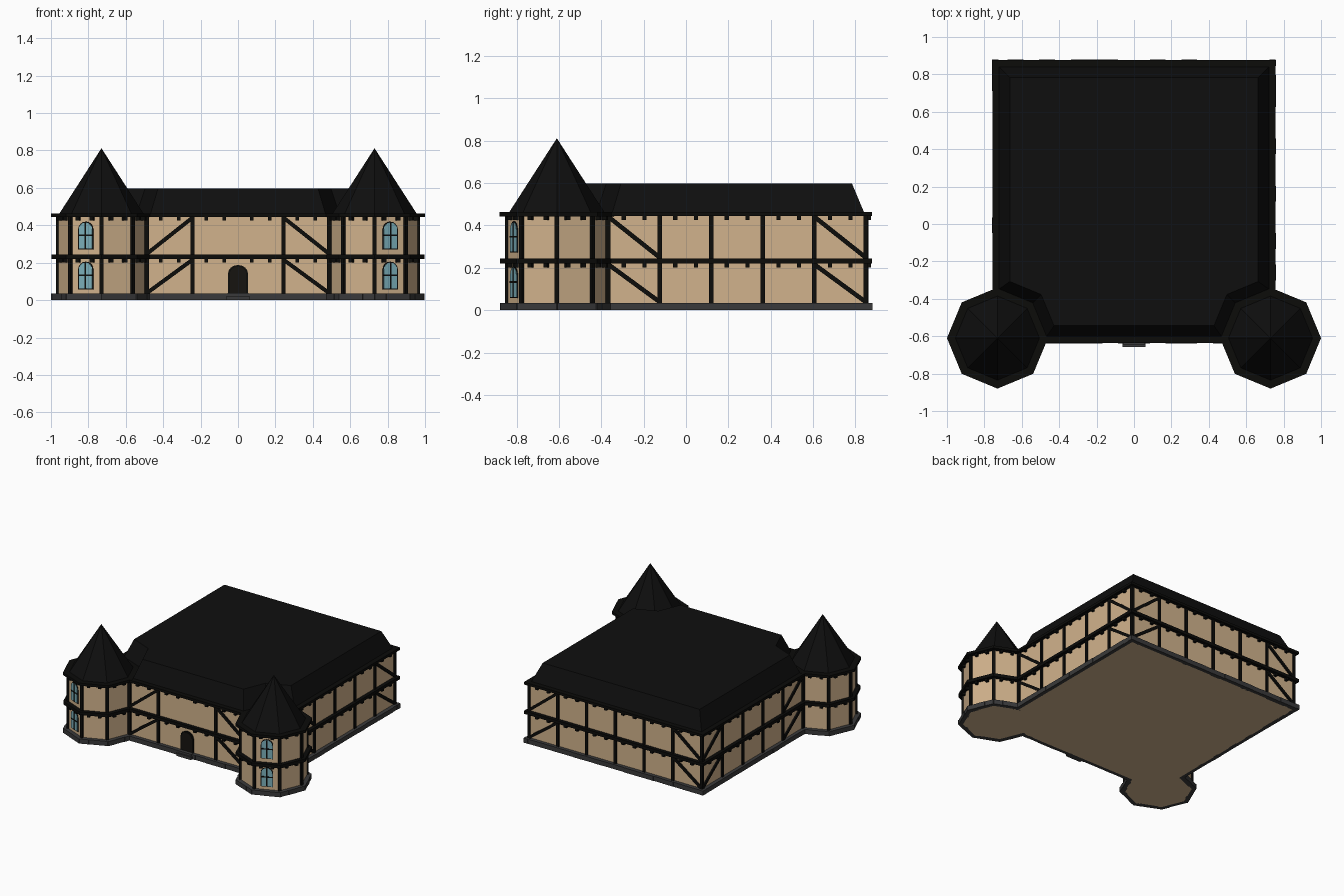
import bpy, bmesh, math, random
from mathutils import Matrix, Vector

if "Cube" in bpy.data.objects:
    bpy.data.objects.remove(bpy.data.objects["Cube"])

random.seed(3)
H, CY, RT = 0.73, 0.12, 0.235           # half width of house, its y centre, tower radius
TOWERS = [(-H, CY - H), (H, CY - H)]
BAY = H / 3
STOREYS = [(0.03, 0.222), (0.24, 0.447)]


def mat(name, *rgb):
    m = bpy.data.materials.new(name)
    m.diffuse_color = (*rgb, 1)
    m.use_nodes = True
    m.node_tree.nodes["Principled BSDF"].inputs["Base Color"].default_value = m.diffuse_color
    return m


PLASTER = mat("tan plaster", 0.64, 0.45, 0.265)
TIMBER = mat("black timber", 0.0035, 0.0035, 0.003)
ROOF = mat("black slate", 0.0045, 0.0045, 0.0045)
STONE = mat("dark grey stone", 0.042, 0.042, 0.043)
GLASS = mat("pale blue glass", 0.2, 0.43, 0.49)
DOOR = mat("dark brown door", 0.008, 0.0065, 0.005)

parts = {}


def part(name, material):
    return parts.setdefault(name, (bmesh.new(), material))[0]


def box(bm, M, x, y, z, w, d, h, tilt=0):
    bmesh.ops.create_cube(bm, size=1, matrix=M @ Matrix.Translation((x, y, z))
                          @ Matrix.Rotation(tilt, 4, 'Y') @ Matrix.Diagonal((w, d, h, 1)))


def cone(bm, x, y, z0, z1, r0, r1):
    bmesh.ops.create_cone(bm, cap_ends=True, segments=8, radius1=r0, radius2=r1, depth=z1 - z0,
                          matrix=Matrix.Translation((x, y, (z0 + z1) / 2)))


def strut(bm, M, u0, z0, u1, z1, w=0.021):
    du, dz = u1 - u0, z1 - z0
    box(bm, M, (u0 + u1) / 2, -0.002, (z0 + z1) / 2, math.hypot(du, dz), 0.018, w, -math.atan2(dz, du))


def arch(bm, M, z, w, h, y0, y1, rise):
    # upright panel with a rounded head
    pts = [(-w / 2, z), (w / 2, z)] + [
        (w / 2 * math.cos(math.pi * i / 8), z + h - rise + rise * math.sin(math.pi * i / 8)) for i in range(9)]
    a = [bm.verts.new(M @ Vector((x, y0, zz))) for x, zz in pts]
    b = [bm.verts.new(M @ Vector((x, y1, zz))) for x, zz in pts]
    bm.faces.new(a)
    bm.faces.new(b)
    for i in range(len(pts)):
        j = (i + 1) % len(pts)
        bm.faces.new((a[i], a[j], b[j], b[i]))


def frame(x, y, deg):
    # local x runs along the wall, local -y points outwards
    return Matrix.Translation((x, y, 0)) @ Matrix.Rotation(math.radians(deg), 4, 'Z')


def in_tower(M, u, r):
    p = M @ Vector((u, 0, 0))
    return any(math.hypot(p.x - x, p.y - y) < r for x, y in TOWERS)


I = Matrix()
# solid bodies, floor bands and eaves
box(part("house_walls", PLASTER), I, 0, CY, 0.225, 2 * H, 2 * H, 0.45)
for z0, z1 in ((0.22, 0.243), (0.444, 0.463)):
    box(part("house_bands", TIMBER), I, 0, CY, (z0 + z1) / 2, 1.515, 1.515, z1 - z0)
for x, y in TOWERS:
    cone(part("tower_walls", PLASTER), x, y, 0, 0.45, RT, RT)
    cone(part("tower_bands", TIMBER), x, y, 0.2195, 0.2435, 0.268, 0.268)
    cone(part("tower_bands", TIMBER), x, y, 0.4435, 0.4635, 0.27, 0.27)
    cone(part("tower_roofs", ROOF), x, y, 0.463, 0.812, 0.225, 0)


# main roof: flat top, sloped sides, notched round the towers
def roof_ring(bm, h, r, z):
    d, t = H - h, math.tan(math.pi / 8)
    notch = [(d, r - t * d), (r * 0.7071, r * 0.7071), (r - t * d, d)]
    left = [(-H + a, CY - H + b) for a, b in notch]
    right = [(-x, y) for x, y in reversed(left)]
    return [bm.verts.new((x, y, z)) for x, y in left + right + [(h, CY + h), (-h, CY + h)]]


bm = part("house_roof", ROOF)
lo, hi = roof_ring(bm, 0.722, 0.265, 0.46), roof_ring(bm, 0.664, 0.33, 0.598)
bm.faces.new(lo)
bm.faces.new(hi)
for i in range(len(lo)):
    j = (i + 1) % len(lo)
    bm.faces.new((lo[i], lo[j], hi[j], hi[i]))


def dentils(M, us, z1):
    for u in us:
        box(part("joist_ends", TIMBER), M, u, -0.01, z1 - 0.009, 0.02, 0.026, 0.022)


def stones(M, length, out, n, skip):
    step = length / n
    for i in range(n):
        u = -length / 2 + (i + 0.5) * step
        if not skip(u):
            e = random.uniform(0, 0.004)
            box(part("stone_base", STONE), M, u, -out / 2 + e / 2 + 0.003, 0.0175,
                step, out - e + 0.006, 0.035)


# timber framing of the four house walls; braces are (bay edge at top, bay edge at bottom)
SIDES = [(0, -1, 0, [(-1, -2), (1, 2)]), (1, 0, 90, [(-2, -1), (2, 3)]),
         (0, 1, 180, [(-2, -3), (2, 3)]), (-1, 0, 270, [(2, 1), (-2, -3)])]
for nx, ny, deg, braces in SIDES:
    M = frame(nx * H, CY + ny * H, deg)
    for z0, z1 in STOREYS:
        for k in range(-3, 4):
            if not in_tower(M, k * BAY, 0.2) and not (deg == 0 and k == 0):
                box(part("house_posts", TIMBER), M, k * BAY, 0, (z0 + z1) / 2, 0.021, 0.021, z1 - z0)
        for top, bottom in braces:
            strut(part("house_braces", TIMBER), M, top * BAY, z1 - 0.006, bottom * BAY, z0 + 0.008)
        dentils(M, [u for u in ((k + f) * BAY for k in range(-3, 3) for f in (0.3, 0.7))
                    if not in_tower(M, u, 0.24)], z1)
    stones(M, 2 * H + 0.06, 0.03, 18, lambda u: in_tower(M, u, 0.22))

# tower framing, base stones and windows
ap = RT * math.cos(math.pi / 8)
for x, y in TOWERS:
    for k in range(8):
        phi = 22.5 + 45 * k
        a = math.radians(phi)
        fx, fy = x + ap * math.cos(a), y + ap * math.sin(a)
        if abs(fx) < H - 0.05 and fy > CY - H + 0.05:
            continue
        M = frame(fx, fy, phi + 90)
        stones(M, 0.207, 0.032, 3, lambda u: abs((M @ Vector((u, 0, 0))).x) < H - 0.01
               and (M @ Vector((u, 0, 0))).y > CY - H + 0.01)
        for z0, z1 in STOREYS:
            dentils(M, (-0.04, 0.04), z1)
            if phi == (247.5 if x < 0 else 292.5):
                z = z0 + (0.028 if z0 < 0.1 else 0.032)
                arch(part("window_frames", TIMBER), M, z, 0.088, 0.148, 0.002, -0.004, 0.044)
                arch(part("window_glass", GLASS), M, z + 0.004, 0.078, 0.139, 0.002, -0.006, 0.039)
                box(part("window_bars", TIMBER), M, 0, -0.004, z + 0.072, 0.008, 0.009, 0.14)
                box(part("window_bars", TIMBER), M, 0, -0.004, z + 0.075, 0.08, 0.009, 0.008)
    for k in range(8):
        a = math.radians(45 * k)
        M = frame(x + RT * math.cos(a), y + RT * math.sin(a), 45 * k + 90)
        for z0, z1 in STOREYS:
            box(part("tower_posts", TIMBER), M, 0, 0, (z0 + z1) / 2, 0.021, 0.018, z1 - z0)

# door with surround and step
M = frame(0, CY - H, 0)
arch(part("door_surround", TIMBER), M, 0.02, 0.106, 0.168, 0.002, -0.008, 0.045)
arch(part("door_leaf", DOOR), M, 0.02, 0.088, 0.158, 0.002, -0.010, 0.038)
box(part("door_step", STONE), M, 0, -0.022, 0.011, 0.125, 0.05, 0.022)
box(part("door_step", STONE), M, 0, -0.018, 0.019, 0.11, 0.036, 0.038)

for name, (bm, material) in parts.items():
    bmesh.ops.recalc_face_normals(bm, faces=bm.faces)
    me = bpy.data.meshes.new(name)
    bm.to_mesh(me)
    bm.free()
    me.materials.append(material)
    bpy.context.collection.objects.link(bpy.data.objects.new(name, me))
